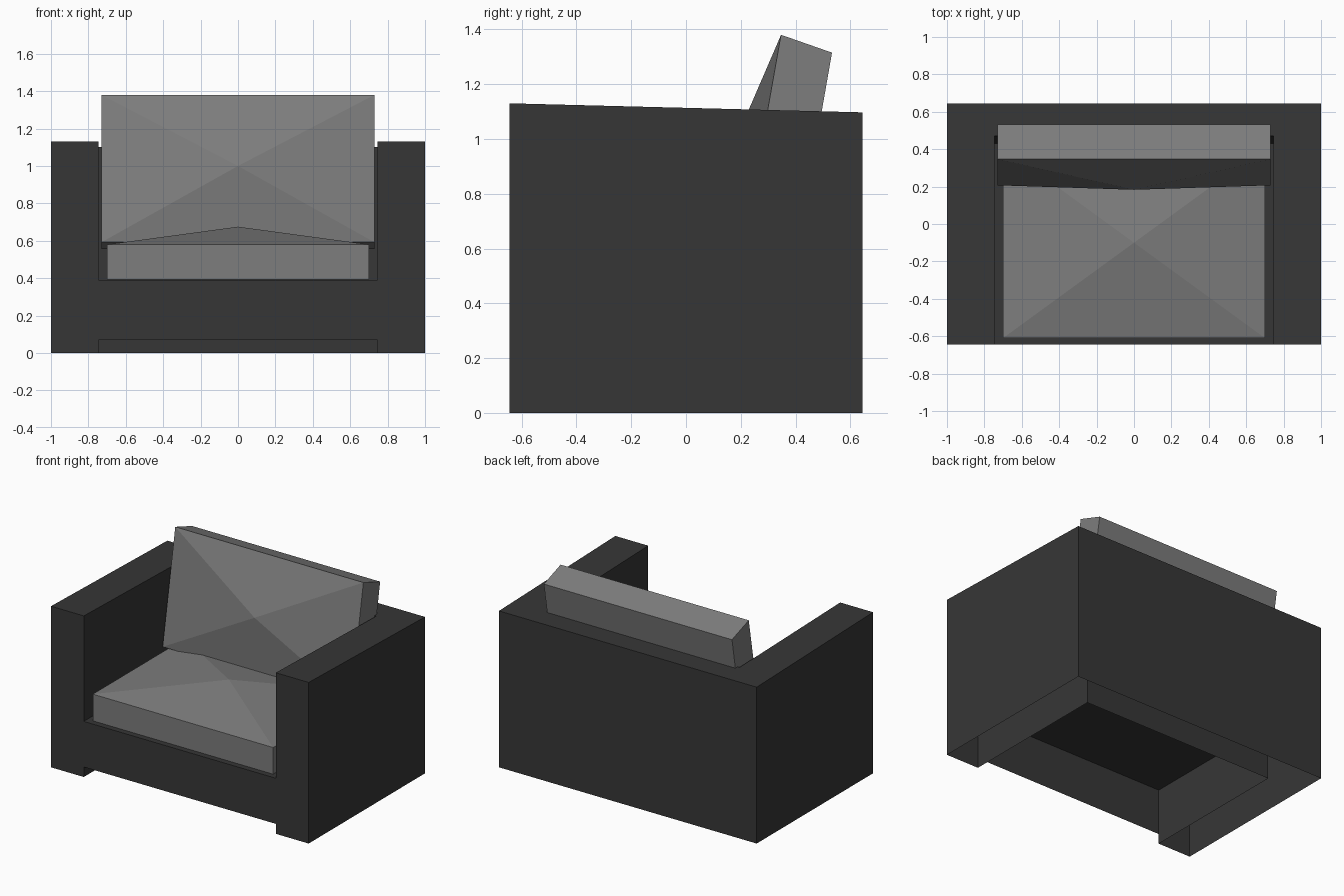
import bpy, bmesh
from mathutils import Vector

if "Cube" in bpy.data.objects:
    bpy.data.objects.remove(bpy.data.objects["Cube"])


def material(name, v):
    m = bpy.data.materials.new(name)
    m.diffuse_color = (v, v, v, 1)
    m.use_nodes = True
    m.node_tree.nodes["Principled BSDF"].inputs["Base Color"].default_value = m.diffuse_color
    return m


dark = material("charcoal fabric", 0.037)
light = material("grey cushion fabric", 0.205)


def finish(name, bm, mat):
    me = bpy.data.meshes.new(name)
    bm.to_mesh(me)
    bm.free()
    me.materials.append(mat)
    ob = bpy.data.objects.new(name, me)
    bpy.context.collection.objects.link(ob)
    return ob


def shell(name, panels):
    """Half of an open shell: panels of (points, facing direction), mirrored in x."""
    bm = bmesh.new()
    for pts, facing in panels:
        f = bm.faces.new([bm.verts.new(p) for p in pts])
        f.normal_update()
        if f.normal.dot(Vector(facing)) < 0:
            f.normal_flip()
    bmesh.ops.remove_doubles(bm, verts=bm.verts, dist=1e-4)
    ob = finish(name, bm, dark)
    mod = ob.modifiers.new("mirror", 'MIRROR')
    mod.use_axis[0] = True
    return ob


X, Y, A = 1.0, 0.645, 0.745          # half width, half depth, inner side of arm
SEAT, RAIL = 0.39, 0.07              # seat height, underside of front rail
BT, BB = 0.47, 0.43                  # inner back panel y at top and at seat


def top(y):                          # arm tops slope gently to the back
    return 1.13 - 0.033 * (y + Y) / (2 * Y)


# Arms: hollow, open underneath
shell("arms", [
    ([(X, -Y, 0), (X, Y, 0), (X, Y, top(Y)), (X, -Y, top(-Y))], (1, 0, 0)),
    ([(A, -Y, 0), (X, -Y, 0), (X, -Y, top(-Y)), (A, -Y, top(-Y))], (0, -1, 0)),
    ([(A, -Y, top(-Y)), (X, -Y, top(-Y)), (X, Y, top(Y)), (A, Y, top(Y))], (0, 0, 1)),
    ([(A, -Y, 0), (A, BB, 0), (A, BB, SEAT), (A, BT, top(BT)), (A, -Y, top(-Y))], (-1, 0, 0)),
])

# Back: outer panel, top and slanted inner panel
shell("back", [
    ([(0, Y, 0), (X, Y, 0), (X, Y, top(Y)), (0, Y, top(Y))], (0, 1, 0)),
    ([(0, BT, top(BT)), (A, BT, top(BT)), (A, Y, top(Y)), (0, Y, top(Y))], (0, 0, 1)),
    ([(0, BB, SEAT), (A, BB, SEAT), (A, BT, top(BT)), (0, BT, top(BT))], (0, -1, 0)),
    ([(0, BB, 0), (A, BB, 0), (A, BB, SEAT), (0, BB, SEAT)], (0, -1, 0)),
])

# Seat deck and front rail
shell("seat_base", [
    ([(0, -Y, SEAT), (A, -Y, SEAT), (A, BB, SEAT), (0, BB, SEAT)], (0, 0, 1)),
    ([(0, -Y, RAIL), (A, -Y, RAIL), (A, -Y, SEAT), (0, -Y, SEAT)], (0, -1, 0)),
])


def cushion(name, w, profile, apex):
    """Side profile of four (y, z) points; its first edge becomes the puffed face."""
    bm = bmesh.new()
    l, r = [[bm.verts.new((s * w, y, z)) for y, z in profile] for s in (-1, 1)]
    bm.faces.new(l)
    bm.faces.new(r)
    sides = [bm.faces.new((l[i], l[(i + 1) % 4], r[(i + 1) % 4], r[i])) for i in range(4)]
    centre = bmesh.ops.poke(bm, faces=[sides[0]])["verts"][0]
    centre.co = (0, *apex)
    bmesh.ops.recalc_face_normals(bm, faces=bm.faces)
    return finish(name, bm, light)


# Loose cushions
cushion("seat_cushion", 0.70,
        [(-0.61, 0.58), (0.41, 0.58), (0.41, SEAT + 0.003), (-0.61, SEAT + 0.003)], (-0.10, 0.675))
cushion("back_cushion", 0.73,
        [(0.207, 0.592), (0.347, 1.38), (0.533, 1.315), (0.40, 0.556)], (0.183, 1.0))
